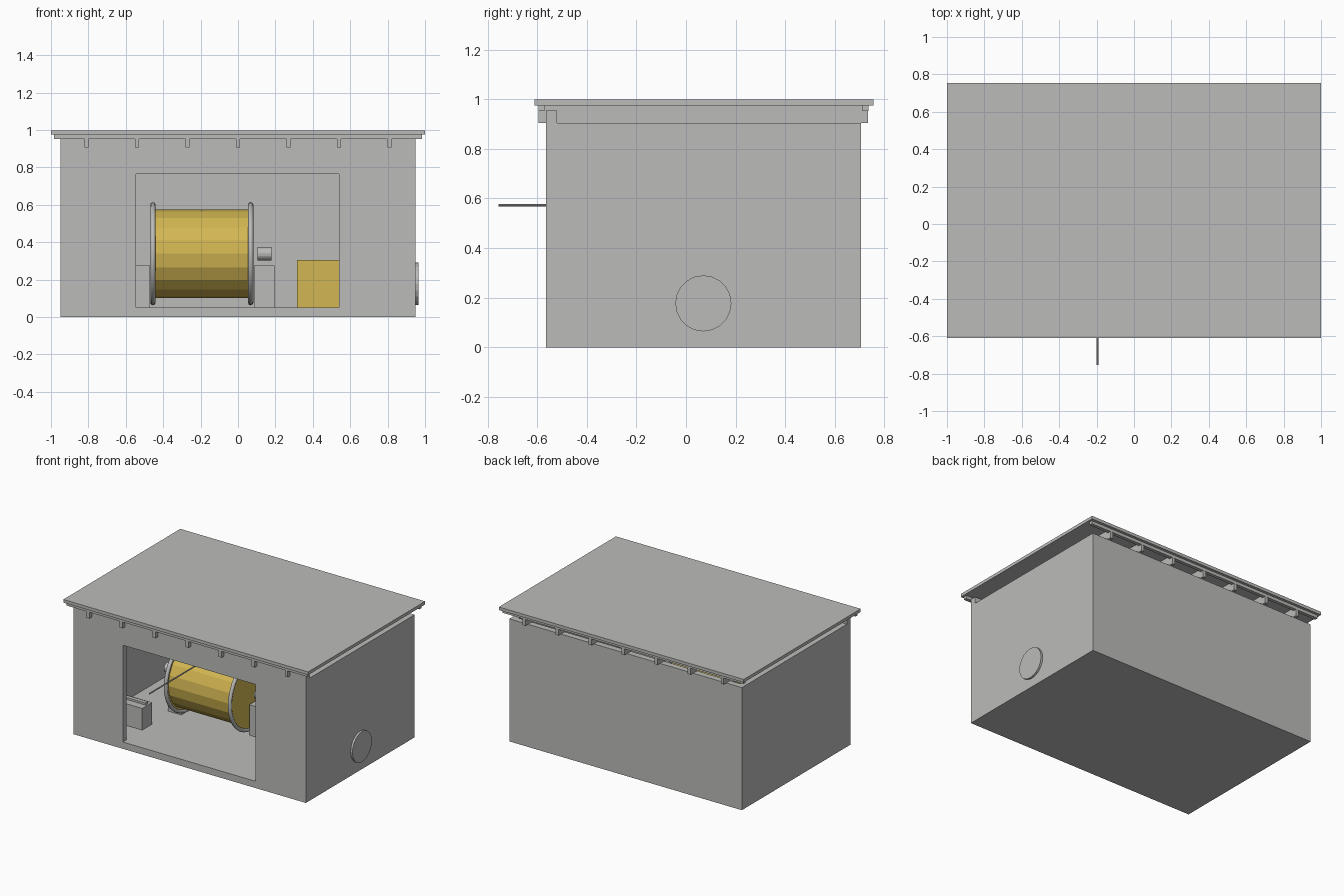
import bpy
import math

if "Cube" in bpy.data.objects:
    bpy.data.objects.remove(bpy.data.objects["Cube"], do_unlink=True)


def material(name, rgb):
    mat = bpy.data.materials.new(name)
    mat.use_nodes = True
    mat.diffuse_color = (*rgb, 1)
    mat.node_tree.nodes["Principled BSDF"].inputs["Base Color"].default_value = (*rgb, 1)
    return mat


GREY = material("plain_grey", (0.5, 0.5, 0.49))
YELLOW = material("machine_yellow", (0.65, 0.47, 0.085))


def finish(name, mat):
    obj = bpy.context.object
    obj.name = name
    obj.data.materials.append(mat)
    return obj


def box(name, x, y, z, mat=GREY):
    """Box from (low, high) pairs along each axis."""
    spans = (x, y, z)
    bpy.ops.mesh.primitive_cube_add(size=1, location=[(a + b) / 2 for a, b in spans])
    obj = finish(name, mat)
    for v in obj.data.vertices:
        v.co = [c * (b - a) for c, (a, b) in zip(v.co, spans)]
    return obj


def rod(name, x, y, z, radius, mat=GREY, sides=20):
    """Cylinder lying along x."""
    bpy.ops.mesh.primitive_cylinder_add(
        vertices=sides, radius=radius, depth=x[1] - x[0],
        location=((x[0] + x[1]) / 2, y, z), rotation=(0, math.pi / 2, 0))
    return finish(name, mat)


def cut(target, x, y, z):
    cutter = box("cutter", x, y, z)
    cutter.hide_render = True
    mod = target.modifiers.new("cut", "BOOLEAN")
    mod.operation = "DIFFERENCE"
    mod.solver = "EXACT"
    mod.object = cutter
    bpy.context.view_layer.objects.active = target
    bpy.ops.object.modifier_apply(modifier=mod.name)
    bpy.data.objects.remove(cutter, do_unlink=True)


# Hollow house: room, lowered side and back walls, front opening
house = box("house_walls", (-0.95, 0.95), (-0.565, 0.705), (0, 0.955))
cut(house, (-0.905, 0.905), (-0.52, 0.66), (0.05, 1.2))
cut(house, (-1.2, 1.2), (-0.52, 1.2), (0.905, 1.2))
cut(house, (-0.545, 0.54), (-0.8, -0.4), (0.05, 0.765))

# Roof sheet, eave boards and rafters
box("roof_sheet", (-1, 1), (-0.61, 0.755), (0.975, 0.998))
for name, y in (("front_eave_board", -0.595), ("back_eave_board", 0.71)):
    box(name, (-0.985, 0.985), (y, y + 0.025), (0.952, 0.975))
for i in range(-3, 4):
    x = i * 0.27
    box("rafter", (x - 0.012, x + 0.012), (-0.594, 0.734), (0.905, 0.974))

# Winding drum with rounded rims
AXIS_Y, AXIS_Z = 0.07, 0.338
rod("drum", (-0.455, 0.067), AXIS_Y, AXIS_Z, 0.2375, YELLOW)
for x in (-0.455, 0.068):
    rod("drum_end_disc", (x - 0.004, x + 0.004), AXIS_Y, AXIS_Z, 0.26, YELLOW, 32)
    bpy.ops.mesh.primitive_torus_add(
        location=(x, AXIS_Y, AXIS_Z), rotation=(0, math.pi / 2, 0),
        major_segments=32, minor_segments=8, major_radius=0.262, minor_radius=0.014)
    finish("drum_rim", GREY)
    bpy.ops.object.shade_smooth_by_angle(angle=math.radians(50))

# Pedestals and bearings
for x in (-0.58, 0.085):
    box("pedestal", (x, x + 0.11), (0.01, 0.13), (0.05, 0.275))
for x in (-0.63, 0.105):
    rod("bearing", (x, x + 0.075), AXIS_Y, AXIS_Z, 0.036)

# Hauling rope leaving the top of the drum
bpy.ops.mesh.primitive_cylinder_add(
    vertices=8, radius=0.005, depth=0.825,
    location=(-0.195, -0.3425, 0.573), rotation=(math.pi / 2, 0, 0))
finish("rope", GREY)

# Gearbox and the motor passing through the side wall
box("gearbox", (0.315, 0.6), (-0.06, 0.2), (0.05, 0.305), YELLOW)
rod("motor", (0.6, 0.965), 0.07, 0.177, 0.113)

# Control desk beside the opening
box("control_desk", (-0.75, -0.547), (-0.336, -0.22), (0.05, 0.21))
box("desk_ledge", (-0.75, -0.56), (-0.28, -0.25), (0.21, 0.225))
